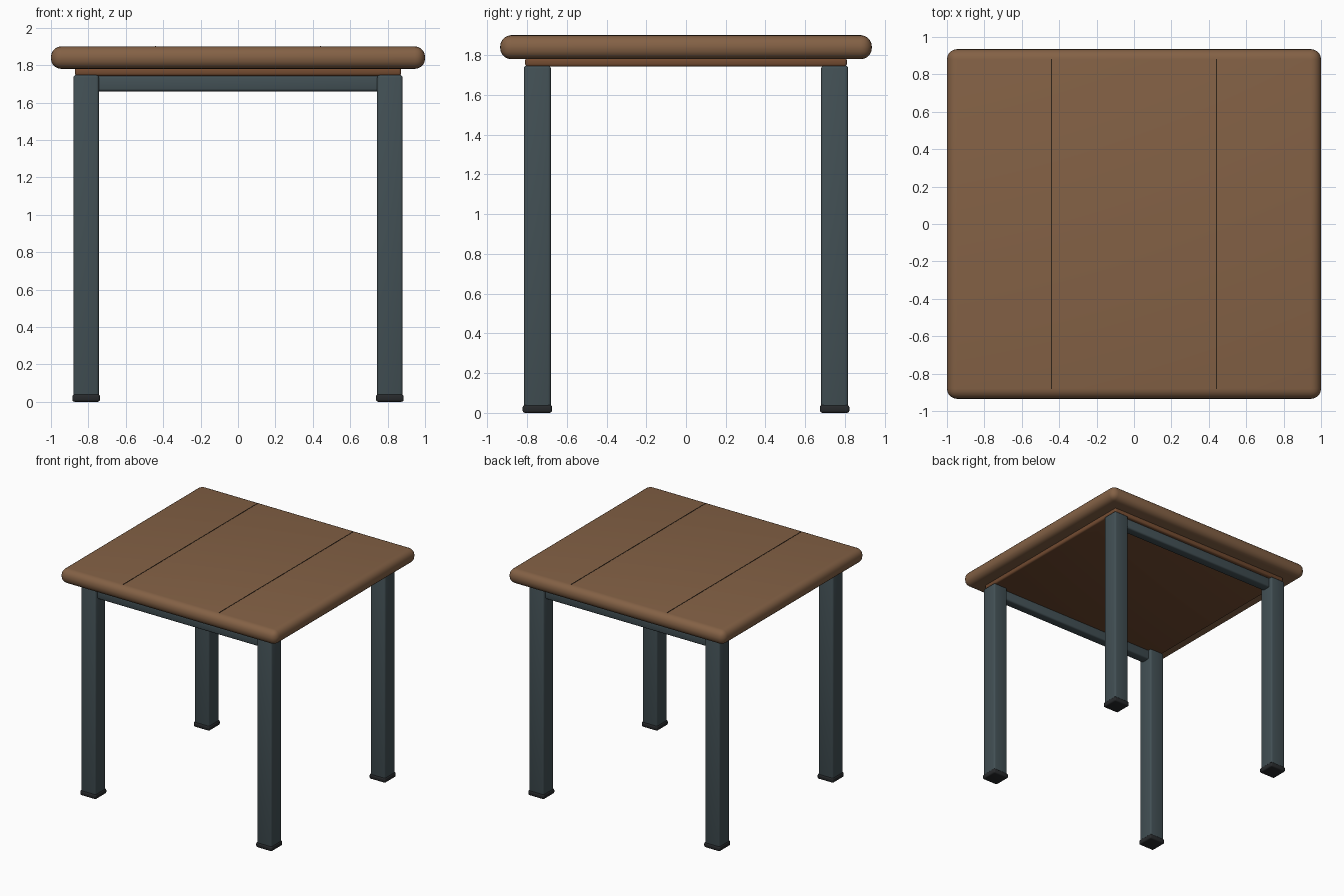
import bpy

if "Cube" in bpy.data.objects:
    bpy.data.objects.remove(bpy.data.objects["Cube"])


def material(name, rgb):
    m = bpy.data.materials.new(name)
    m.diffuse_color = (*rgb, 1)
    m.use_nodes = True
    m.node_tree.nodes["Principled BSDF"].inputs["Base Color"].default_value = m.diffuse_color
    return m


WOOD = material("wood", (0.23, 0.12, 0.06))
TRIM = material("red_wood", (0.17, 0.07, 0.03))
DARK = material("seam_dark", (0.03, 0.018, 0.01))
STEEL = material("slate_metal", (0.055, 0.08, 0.09))
RUBBER = material("rubber", (0.02, 0.022, 0.024))


def box(name, lo, hi, mat, bevel=0.0, segments=3):
    """Box between two corners with rounded edges."""
    centre = [(a + b) / 2 for a, b in zip(lo, hi)]
    bpy.ops.mesh.primitive_cube_add(size=1, location=centre)
    ob = bpy.context.object
    ob.name = name
    ob.scale = [b - a for a, b in zip(lo, hi)]
    bpy.ops.object.transform_apply(location=False, rotation=False, scale=True)
    ob.data.materials.append(mat)
    if bevel:
        mod = ob.modifiers.new("round", 'BEVEL')
        mod.width = bevel
        mod.segments = segments
        bpy.ops.object.modifier_apply(modifier="round")
        bpy.ops.object.shade_smooth_by_angle()
    return ob


# Table top and the thinner panel beneath it
box("table_top", (-1, -0.935, 1.78), (1, 0.935, 1.90), WOOD, 0.055, 5)
box("under_panel", (-0.872, -0.81, 1.742), (0.872, 0.81, 1.785), TRIM, 0.014)

# Plank seams on the top
for side, x in (("left", -0.442), ("right", 0.442)):
    box(f"{side}_seam", (x - 0.003, -0.882, 1.894), (x + 0.003, 0.882, 1.902), DARK)

# Legs with feet, and a rail along the front and back
for depth, y in (("front", -0.748), ("back", 0.748)):
    for side, x in (("left", -0.812), ("right", 0.812)):
        box(f"{depth}_{side}_leg", (x - 0.068, y - 0.068, 0.025),
            (x + 0.068, y + 0.068, 1.747), STEEL, 0.014)
        box(f"{depth}_{side}_foot", (x - 0.074, y - 0.074, 0),
            (x + 0.074, y + 0.074, 0.04), RUBBER, 0.012)
    box(f"{depth}_rail", (-0.76, y - 0.04, 1.66), (0.76, y + 0.04, 1.745), STEEL, 0.014)
